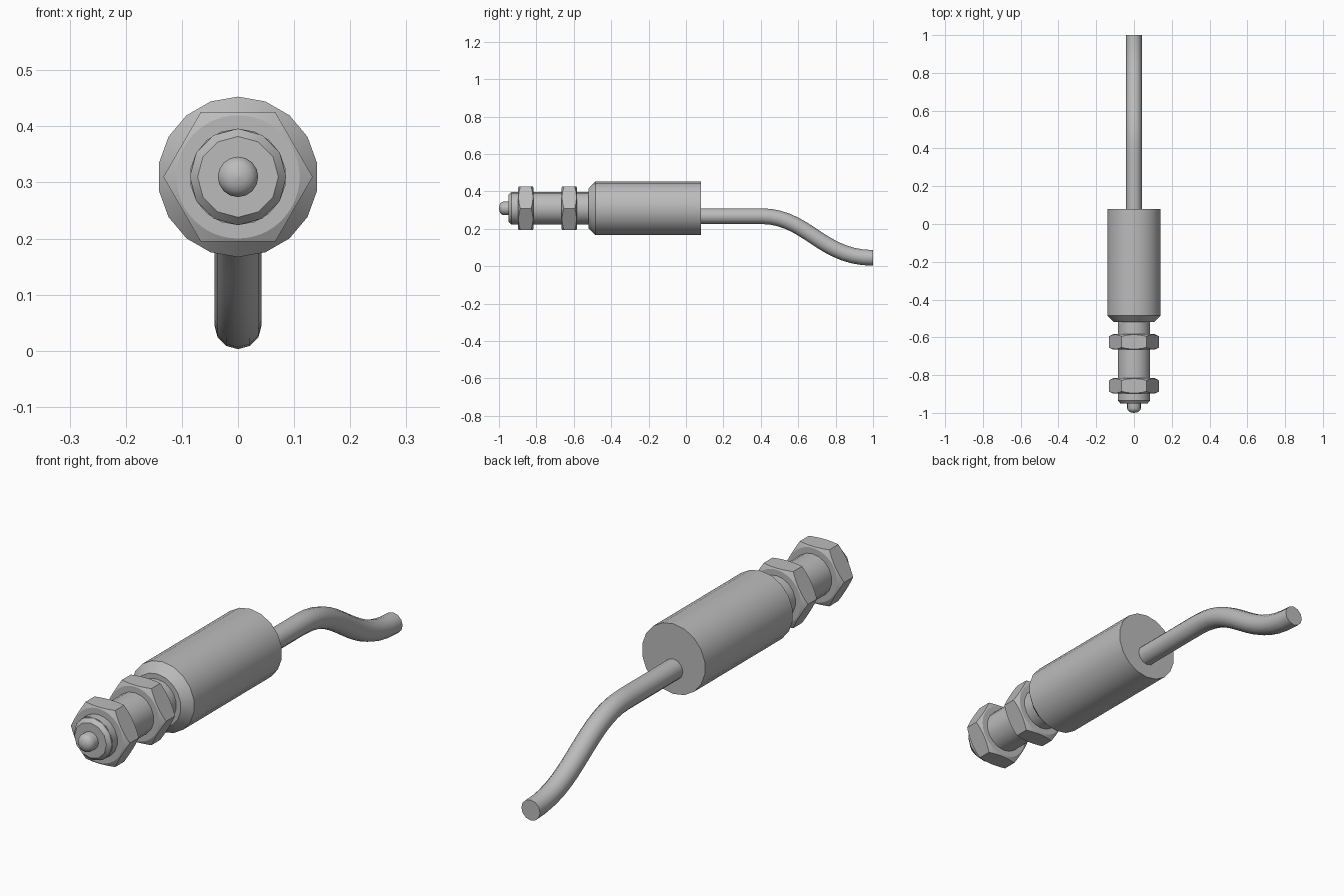
import bpy, math
from mathutils import Matrix, Vector

if "Cube" in bpy.data.objects:
    bpy.data.objects.remove(bpy.data.objects["Cube"], do_unlink=True)

AXIS_Z = 0.31

grey = bpy.data.materials.new("metal grey")
grey.use_nodes = True
grey.diffuse_color = (0.5, 0.5, 0.5, 1)
grey.node_tree.nodes["Principled BSDF"].inputs["Base Color"].default_value = (0.5, 0.5, 0.5, 1)


def smooth(obj, degrees):
    bpy.ops.object.select_all(action="DESELECT")
    obj.select_set(True)
    bpy.context.view_layer.objects.active = obj
    bpy.ops.object.shade_smooth_by_angle(angle=math.radians(degrees))


def lathe(name, profile, sides, z=AXIS_Z, phase=0.0):
    """Capped solid turned around the y axis; profile is (y, radius) pairs."""
    verts, faces = [], []
    for y, r in profile:
        for i in range(sides):
            a = phase + math.tau * i / sides
            verts.append((r * math.sin(a), y, z + r * math.cos(a)))
    for k in range(len(profile) - 1):
        for i in range(sides):
            j = (i + 1) % sides
            a, b = k * sides, (k + 1) * sides
            faces.append((a + i, a + j, b + j, b + i))
    faces.append(tuple(reversed(range(sides))))
    faces.append(tuple(range(len(verts) - sides, len(verts))))
    mesh = bpy.data.meshes.new(name)
    mesh.from_pydata(verts, [], faces)
    mesh.materials.append(grey)
    obj = bpy.data.objects.new(name, mesh)
    bpy.context.collection.objects.link(obj)
    # Keep normals outward
    import bmesh
    bm = bmesh.new()
    bm.from_mesh(mesh)
    bmesh.ops.recalc_face_normals(bm, faces=bm.faces)
    bm.to_mesh(mesh)
    bm.free()
    return obj


# Main housing with a chamfered front
smooth(lathe("housing", [(-0.52, 0.107), (-0.485, 0.143), (0.08, 0.143)], 18), 40)

# Threaded barrel and its chamfered end
smooth(lathe("barrel", [(-0.93, 0.086), (-0.50, 0.086)], 18), 40)
smooth(lathe("barrel_end", [(-0.95, 0.072), (-0.934, 0.086), (-0.90, 0.086)], 12), 40)

# Plunger with a domed tip
dome = [(-0.975 - 0.025 * math.sin(t), 0.036 * math.cos(t))
        for t in (math.radians(d) for d in (88, 65, 45, 22, 0))]
smooth(lathe("plunger", dome + [(-0.94, 0.036)], 16), 50)

# Hexagonal nuts, corners trimmed by a double cone
for name, y in (("front_nut", -0.857), ("rear_nut", -0.624)):
    h = 0.041
    nut = lathe(name, [(y - h, 0.133), (y + h, 0.133)], 6, phase=math.pi / 6)
    cutter = lathe(name + "_cutter", [(y - h - 0.001, 0.108), (y - h + 0.016, 0.14),
                                      (y + h - 0.016, 0.14), (y + h + 0.001, 0.108)], 48)
    mod = nut.modifiers.new("corner trim", "BOOLEAN")
    mod.operation = "INTERSECT"
    mod.solver = "EXACT"
    mod.object = cutter
    bpy.ops.object.select_all(action="DESELECT")
    nut.select_set(True)
    bpy.context.view_layer.objects.active = nut
    bpy.ops.object.modifier_apply(modifier=mod.name)
    bpy.data.objects.remove(cutter, do_unlink=True)
    smooth(nut, 20)

# Cable sweeping down from the back of the housing
curve = bpy.data.curves.new("cable", "CURVE")
curve.dimensions = "3D"
curve.bevel_depth = 0.042
curve.bevel_resolution = 4
curve.resolution_u = 14
curve.use_fill_caps = True
spline = curve.splines.new("BEZIER")
spline.bezier_points.add(2)
path = [(0.06, 0.268, 0.1), (0.40, 0.268, 0.25), (1.0, 0.045, 0.28)]
for p, (y, z, reach) in zip(spline.bezier_points, path):
    p.handle_left_type = p.handle_right_type = "FREE"
    p.co = Vector((0, y, z))
    p.handle_left = p.co - Vector((0, min(reach, 0.28), 0))
    p.handle_right = p.co + Vector((0, reach, 0))
spline.bezier_points[1].handle_left = Vector((0, 0.3, 0.268))
curve.materials.append(grey)
cable = bpy.data.objects.new("cable", curve)
bpy.context.collection.objects.link(cable)
bpy.ops.object.select_all(action="DESELECT")
cable.select_set(True)
bpy.context.view_layer.objects.active = cable
bpy.ops.object.convert(target="MESH")
smooth(bpy.context.view_layer.objects.active, 40)
